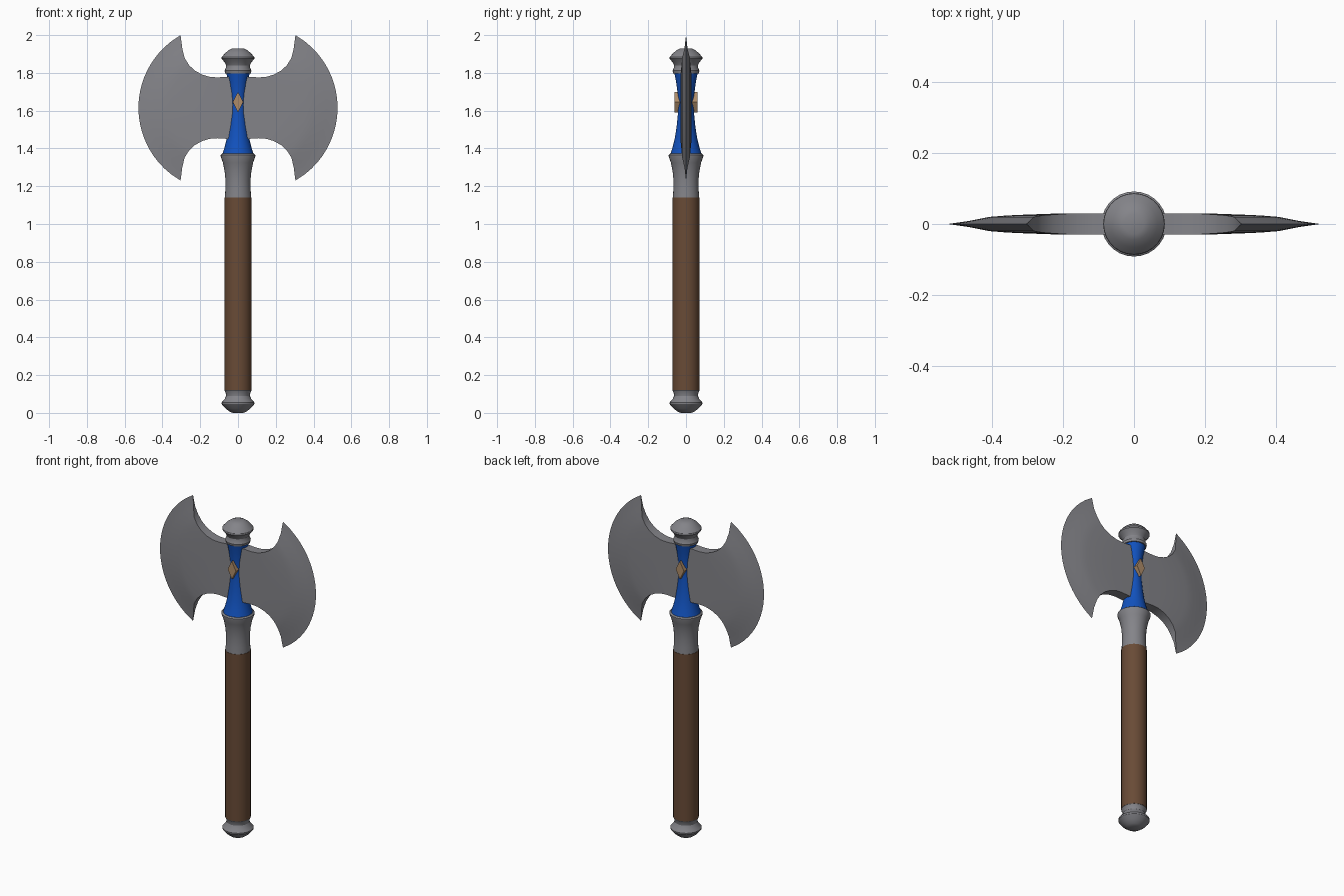
import bpy, bmesh, math

if "Cube" in bpy.data.objects:
    bpy.data.objects.remove(bpy.data.objects["Cube"])


def material(name, rgb):
    m = bpy.data.materials.new(name)
    m.diffuse_color = (*rgb, 1)
    m.use_nodes = True
    m.node_tree.nodes["Principled BSDF"].inputs["Base Color"].default_value = m.diffuse_color
    return m


STEEL = material("steel grey", (0.23, 0.23, 0.25))
WOOD = material("wood brown", (0.14, 0.07, 0.037))
BLUE = material("blue wrap", (0.006, 0.085, 0.52))
TAN = material("tan gem", (0.42, 0.26, 0.14))


def finish(bm, name, mat, angle=30):
    bmesh.ops.recalc_face_normals(bm, faces=bm.faces)
    me = bpy.data.meshes.new(name)
    bm.to_mesh(me)
    bm.free()
    me.materials.append(mat)
    ob = bpy.data.objects.new(name, me)
    bpy.context.collection.objects.link(ob)
    bpy.ops.object.select_all(action='DESELECT')
    ob.select_set(True)
    bpy.context.view_layer.objects.active = ob
    bpy.ops.object.shade_smooth_by_angle(angle=math.radians(angle))
    return ob


def lathe(name, profile, mat, n=28):
    """Turned part from (radius, z) points, capped at both ends."""
    bm = bmesh.new()
    rings = [[bm.verts.new((r * math.cos(2 * math.pi * i / n),
                            r * math.sin(2 * math.pi * i / n), z))
              for i in range(n)] for r, z in profile]
    for a, b in zip(rings, rings[1:]):
        for i in range(n):
            j = (i + 1) % n
            bm.faces.new((a[i], a[j], b[j], b[i]))
    bm.faces.new(rings[0])
    bm.faces.new(rings[-1])
    return finish(bm, name, mat)


# Handle, collar and wrapped core
lathe("handle", [(0.071, 0.12), (0.071, 1.14)], WOOD)
lathe("collar", [(0.07, 1.13), (0.067, 1.18), (0.066, 1.23), (0.071, 1.28),
                 (0.080, 1.325), (0.092, 1.358), (0.092, 1.366), (0.084, 1.372)], STEEL)
lathe("core", [(0.084, 1.365), (0.070, 1.41), (0.058, 1.46), (0.049, 1.52),
               (0.043, 1.58), (0.041, 1.63), (0.044, 1.69), (0.052, 1.75), (0.063, 1.805)], BLUE)

# Matching knobs at both ends
knob = [(0.068, 1.798), (0.071, 1.812), (0.065, 1.825), (0.063, 1.84), (0.070, 1.855),
        (0.087, 1.875), (0.086, 1.884), (0.066, 1.907), (0.045, 1.923), (0.028, 1.93)]
lathe("top_cap", knob, STEEL)
lathe("pommel", [(r, 1.93 - z) for r, z in knob], STEEL)

# Double blade: columns (x at horn edge, half height, bulge, half thickness)
CZ, ROWS = 1.615, 24
columns = [(0.0, 0.168, 0.0, 0.030), (0.06, 0.164, 0.0, 0.030), (0.11, 0.161, 0.0, 0.030),
           (0.15, 0.164, 0.02, 0.0295), (0.19, 0.176, 0.045, 0.029),
           (0.23, 0.198, 0.075, 0.0265), (0.26, 0.227, 0.10, 0.024),
           (0.283, 0.265, 0.127, 0.020), (0.295, 0.315, 0.175, 0.008),
           (0.304, 0.385, 0.223, 0.0)]


def arc_x(x, h, b, z):
    if b == 0:
        return x
    r = (h * h + b * b) / (2 * b)
    return x + b - r + math.sqrt(max(r * r - z * z, 0))


bm = bmesh.new()
grid = []
for x, h, b, t in columns:
    zs = [h * (2 * i / ROWS - 1) for i in range(ROWS + 1)]
    grid.append([bm.verts.new((arc_x(x, h, b, z), -t, CZ + z)) for z in zs])
for a, b in zip(grid, grid[1:]):
    for i in range(ROWS):
        bm.faces.new((a[i], b[i], b[i + 1], a[i + 1]))
# Horn edge walls down to the middle plane
for row in (0, ROWS):
    edge = [c[row] for c in grid]
    mid = [bm.verts.new((v.co.x, 0, v.co.z)) for v in edge[:-1]] + [edge[-1]]
    for i in range(len(edge) - 1):
        quad = [edge[i], edge[i + 1], mid[i + 1], mid[i]]
        bm.faces.new(quad[:3] + quad[3:] if quad[1] != quad[2] else [quad[0], quad[1], quad[3]])
for axis in ('Y', 'X'):
    bmesh.ops.mirror(bm, geom=bm.verts[:] + bm.edges[:] + bm.faces[:],
                     axis=axis, merge_dist=0.0001)
bmesh.ops.remove_doubles(bm, verts=bm.verts, dist=0.0001)
finish(bm, "double_blade", STEEL)

# Diamond stud through the core, showing front and back
bm = bmesh.new()
outline = [(0.028, 0), (0, 0.055), (-0.028, 0), (0, -0.055)]
front, back = [[bm.verts.new((x, y, 1.645 + z)) for x, z in outline] for y in (-0.06, 0.06)]
bm.faces.new(front)
bm.faces.new(back)
for i in range(4):
    j = (i + 1) % 4
    bm.faces.new((front[i], front[j], back[j], back[i]))
finish(bm, "diamond_stud", TAN)
